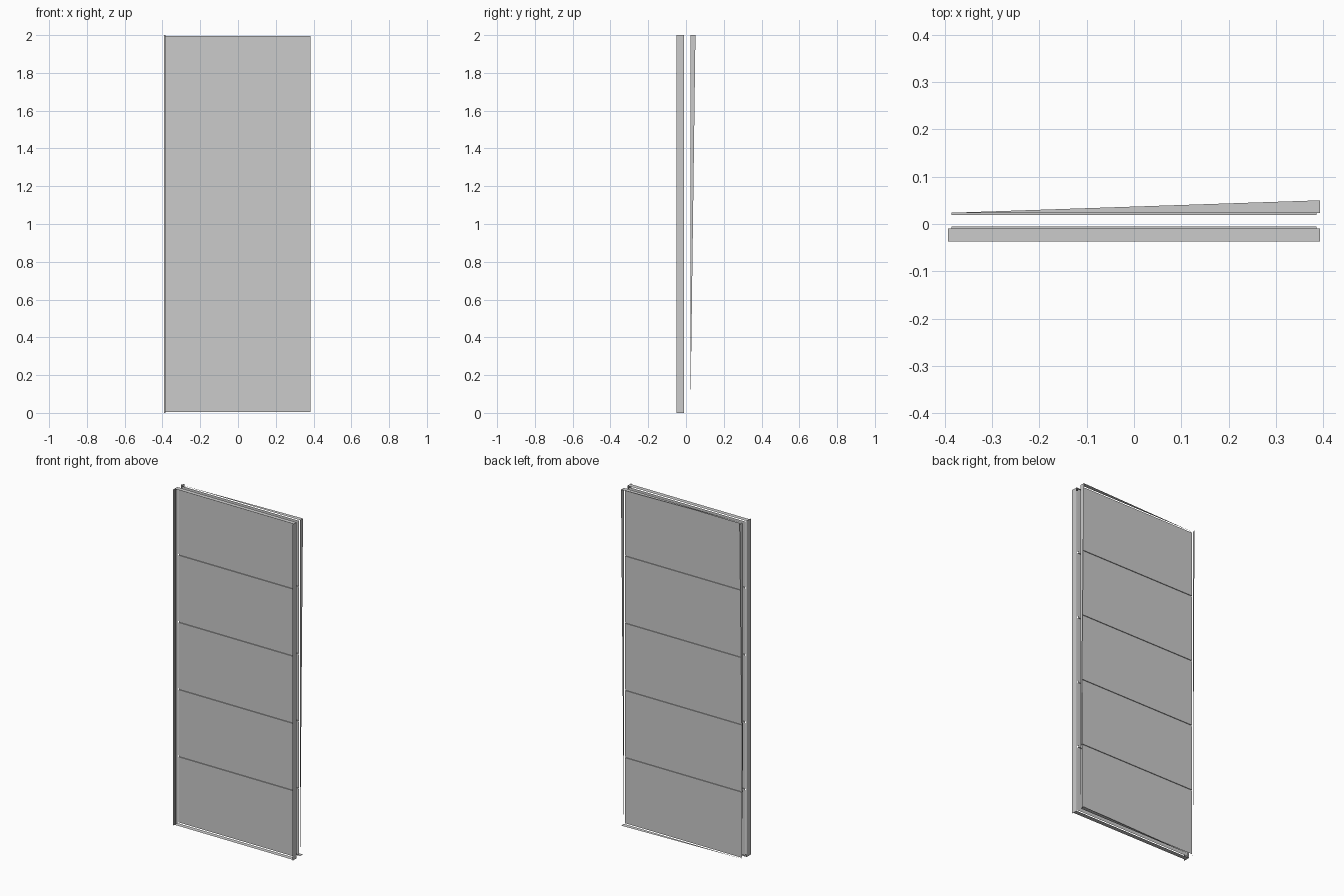
import bpy, bmesh

if "Cube" in bpy.data.objects:
    bpy.data.objects.remove(bpy.data.objects["Cube"])

W, SHEET_W, H = 0.393, 0.385, 2.0
SEAMS = [0.4, 0.8, 1.2, 1.6]


def make(name, polys):
    """Create an object from a list of corner polygons."""
    bm = bmesh.new()
    for p in polys:
        bm.faces.new([bm.verts.new(c) for c in p])
    bmesh.ops.remove_doubles(bm, verts=bm.verts, dist=1e-5)
    me = bpy.data.meshes.new(name)
    bm.to_mesh(me)
    bm.free()
    ob = bpy.data.objects.new(name, me)
    bpy.context.collection.objects.link(ob)
    return ob


def ribbed_sheet(name, y, groove_y):
    """Sheet profile with recessed seams, extruded across the width."""
    prof = [(y, 0.006)]
    for z in SEAMS:
        prof += [(y, z - 0.004), (groove_y, z - 0.004),
                 (groove_y, z + 0.004), (y, z + 0.004)]
    prof.append((y, H - 0.006))
    make(name, [[(-SHEET_W, *a), (SHEET_W, *a), (SHEET_W, *b), (-SHEET_W, *b)]
                for a, b in zip(prof, prof[1:])])


# the two door skins, grooves facing into the cavity
ribbed_sheet("front_panels", -0.010, -0.005)
ribbed_sheet("back_panels", 0.0235, 0.019)

# front frame: side walls with a forward lip
for side, name in ((-1, "left"), (1, "right")):
    x = side * W
    ys = [-0.05, -0.037, -0.010]
    make(f"front_{name}_wall", [[(x, a, 0), (x, b, 0), (x, b, H), (x, a, H)]
                                for a, b in zip(ys, ys[1:])])

# narrow flange on the left edge
make("front_left_flange", [[(-W, -0.037, 0), (-SHEET_W, -0.037, 0),
                            (-SHEET_W, -0.037, H), (-W, -0.037, H)]])

# front frame: top and bottom strips
for z, name in ((0, "bottom"), (H, "top")):
    make(f"front_{name}_strip", [[(-W, -0.037, z), (W, -0.037, z),
                                  (W, -0.010, z), (-W, -0.010, z)]])

# back frame: tapered top, bottom and side gussets
for z, name in ((0, "bottom"), (H, "top")):
    make(f"back_{name}_gusset", [[(-W, 0.0235, z), (W, 0.0235, z), (W, 0.05, z)]])
make("back_right_gusset", [[(W, 0.0235, 0), (W, 0.0235, H), (W, 0.05, H)]])
make("back_left_gusset", [[(-W, 0.0235, 0), (-W, 0.0235, H), (-SHEET_W, 0.045, H)]])
